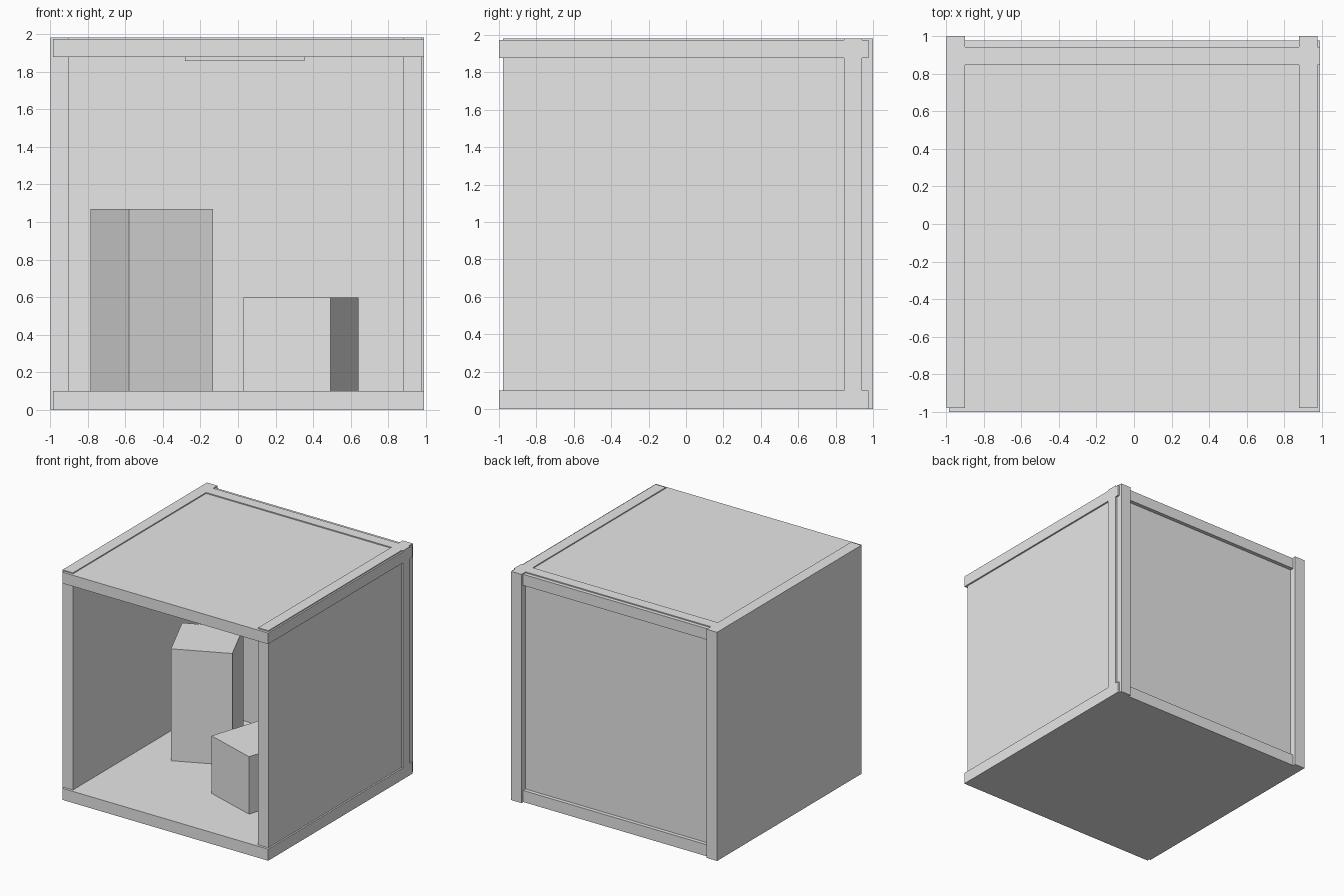
import bpy
import math

if "Cube" in bpy.data.objects:
    bpy.data.objects.remove(bpy.data.objects["Cube"], do_unlink=True)

# One plain grey for everything
grey = bpy.data.materials.new("plain_grey")
grey.use_nodes = True
colour = (0.8, 0.8, 0.8, 1)
grey.diffuse_color = colour
grey.node_tree.nodes["Principled BSDF"].inputs["Base Color"].default_value = colour


def block(name, x, y, z, turn=0):
    """Box spanning the given (low, high) ranges, turned about its own upright axis."""
    spans = (x, y, z)
    bpy.ops.mesh.primitive_cube_add(size=1, location=[(a + b) / 2 for a, b in spans])
    ob = bpy.context.object
    ob.name = ob.data.name = name
    ob.scale = [b - a for a, b in spans]
    ob.rotation_euler.z = math.radians(turn)
    ob.data.materials.append(grey)
    return ob


def square_block(name, centre, side, top, turn):
    """Square-based box standing on the floor."""
    h = side / 2
    cx, cy = centre
    return block(name, (cx - h, cx + h), (cy - h, cy + h), (FLOOR_TOP, top), turn)


FLOOR_TOP = 0.1
WIDE = (-0.984, 0.99)     # floor, ceiling and back wall width
DEEP = (-1.0, 0.975)      # floor and ceiling depth
TALL = (0.0, 1.982)       # wall height
SIDE_DEPTH = (-0.978, 1.0)

# Room shell: slightly offset slabs, open at the front
block("floor", WIDE, DEEP, (0.0, FLOOR_TOP))
block("ceiling", WIDE, DEEP, (1.877, 1.973))
block("back_wall", WIDE, (0.846, 0.942), TALL)
block("right_wall", (-0.998, -0.898), SIDE_DEPTH, TALL)
block("left_wall", (0.878, 0.976), SIDE_DEPTH, TALL)

# Flat lamp panel under the ceiling
block("ceiling_lamp", (-0.281, 0.354), (-0.33, 0.3), (1.855, 1.89))

# Two turned boxes on the floor
square_block("tall_box", (-0.459, 0.234), 0.49, 1.07, 24.7)
square_block("short_box", (0.336, -0.247), 0.487, 0.598, -17.8)
